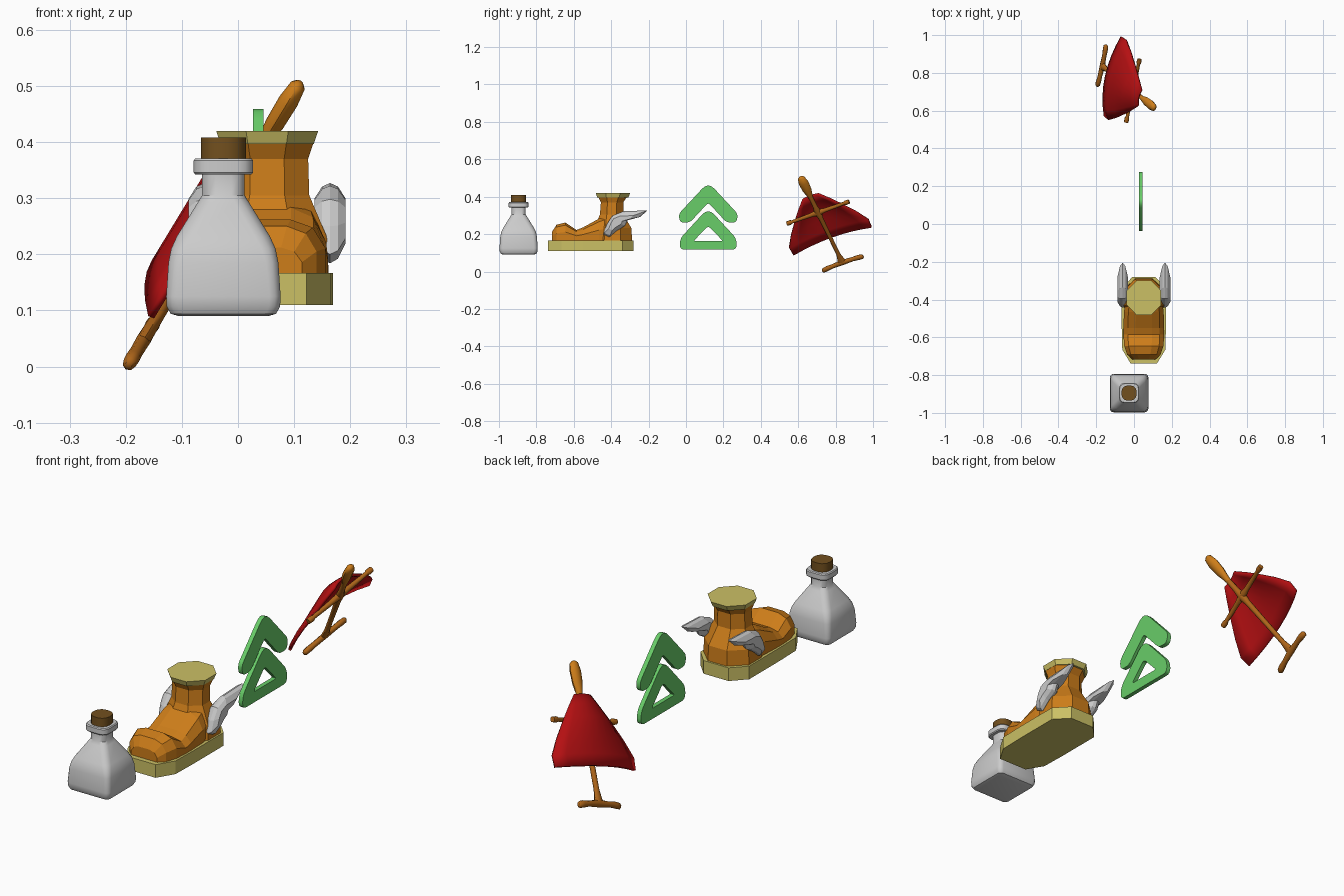
import bpy, bmesh
from math import sin, cos, pi, radians
from mathutils import Vector, Matrix

if "Cube" in bpy.data.objects:
    bpy.data.objects.remove(bpy.data.objects["Cube"])


def material(name, rgb):
    m = bpy.data.materials.new(name)
    m.diffuse_color = (*rgb, 1)
    m.use_nodes = True
    m.node_tree.nodes["Principled BSDF"].inputs["Base Color"].default_value = m.diffuse_color
    return m


ORANGE = material("orange", (0.61, 0.205, 0.01))
YELLOW = material("yellow", (0.6, 0.53, 0.13))
CORK = material("cork", (0.17, 0.08, 0.013))
GREEN = material("green", (0.14, 0.61, 0.14))
RED = material("red", (0.46, 0.005, 0.006))
WOOD = material("wood", (0.42, 0.13, 0.01))


def finish(name, bm, mat=None, smooth=0):
    bmesh.ops.recalc_face_normals(bm, faces=bm.faces)
    me = bpy.data.meshes.new(name)
    bm.to_mesh(me)
    bm.free()
    if smooth:
        me.shade_smooth()
        me.set_sharp_from_angle(angle=radians(smooth))
    if mat:
        me.materials.append(mat)
    ob = bpy.data.objects.new(name, me)
    bpy.context.collection.objects.link(ob)
    return ob


def loft(name, rings, mat=None, smooth=0):
    """Skin closed rings of equal length and cap both ends."""
    bm = bmesh.new()
    loops = [[bm.verts.new(p) for p in r] for r in rings]
    n = len(loops[0])
    for a, b in zip(loops, loops[1:]):
        for i in range(n):
            j = (i + 1) % n
            bm.faces.new((a[i], a[j], b[j], b[i]))
    bm.faces.new(loops[0])
    bm.faces.new(loops[-1])
    return finish(name, bm, mat, smooth)


# ---- bottle: rounded-square rings
def rounded_square(h, r, z, cx=-0.026, cy=-0.895):
    pts = []
    for k in range(4):
        for d in (0, 30, 60, 90):
            a = radians(90 * k + d)
            sx, sy = ((1, 1), (-1, 1), (-1, -1), (1, -1))[k]
            pts.append((cx + sx * (h - r) + r * cos(a), cy + sy * (h - r) + r * sin(a), z))
    return pts


loft("bottle", [rounded_square(*s) for s in (
    (0.080, 0.015, 0.09), (0.094, 0.018, 0.094), (0.101, 0.02, 0.107), (0.102, 0.02, 0.125),
    (0.098, 0.022, 0.185), (0.093, 0.025, 0.21), (0.083, 0.027, 0.232), (0.046, 0.025, 0.292),
    (0.038, 0.024, 0.305), (0.038, 0.024, 0.342))], smooth=35)
loft("bottle_lip", [rounded_square(*s) for s in (
    (0.050, 0.028, 0.342), (0.053, 0.028, 0.346), (0.053, 0.028, 0.367), (0.050, 0.028, 0.371))], smooth=35)
loft("bottle_stopper", [rounded_square(0.04, 0.032, z) for z in (0.36, 0.408)], CORK, 35)

# ---- winged boot
BX = 0.052
side = [(0.07, -0.738), (0.114, -0.665), (0.117, -0.55), (0.117, -0.34), (0.06, -0.28)]
outline = side + [(-x, y) for x, y in reversed(side)]
loft("boot_sole", [[(BX + x, y, z) for x, y in outline] for z in (0.11, 0.167)], YELLOW)


def arch(y, w, top):
    h = top - 0.16
    half = [(w, 0.16), (w, 0.16 + 0.5 * h), (0.78 * w, 0.16 + 0.86 * h), (0.4 * w, top)]
    return [(BX + x, y, z) for x, z in half] + [(BX - x, y, z) for x, z in reversed(half)]


loft("boot_foot", [arch(*s) for s in (
    (-0.717, 0.062, 0.212), (-0.692, 0.088, 0.25), (-0.645, 0.104, 0.262), (-0.585, 0.108, 0.222),
    (-0.55, 0.108, 0.236), (-0.465, 0.105, 0.283), (-0.40, 0.095, 0.31))], ORANGE)


def octagon(rx, front, back, z):
    k = 1 / cos(pi / 8)
    return [(BX + rx * k * cos(pi / 8 + i * pi / 4),
             (front + back) / 2 + (back - front) / 2 * k * sin(pi / 8 + i * pi / 4), z) for i in range(8)]


loft("boot_shaft", [octagon(*s) for s in (
    (0.11, -0.50, -0.288), (0.106, -0.49, -0.292), (0.075, -0.46, -0.335),
    (0.073, -0.455, -0.335), (0.083, -0.47, -0.315)) for s in [s + ({
        0.11: 0.16, 0.106: 0.232, 0.075: 0.305, 0.073: 0.37, 0.083: 0.40}[s[0]],)]], ORANGE)
loft("boot_cuff", [octagon(0.083, -0.475, -0.308, 0.397), octagon(0.091, -0.483, -0.298, 0.42)], YELLOW)

# ---- wings: feathered outline swollen on both faces
feather = [(-0.443, 0.20), (-0.425, 0.25), (-0.395, 0.298), (-0.335, 0.322), (-0.205, 0.327),
           (-0.245, 0.292), (-0.312, 0.274), (-0.325, 0.245), (-0.37, 0.218), (-0.41, 0.184)]


def swollen(s, x):
    cy, cz = -0.375, 0.265
    return [(x, cy + s * (y - cy), cz + s * (z - cz)) for y, z in feather]


for tag, sgn in (("right", 1), ("left", -1)):
    x = BX + sgn * 0.112
    loft("boot_wing_" + tag, [swollen(0.55, x - 0.028), swollen(0.9, x - 0.014), swollen(1, x),
                              swollen(0.9, x + 0.014), swollen(0.55, x + 0.028)])


# ---- green arrows: rounded flat outlines standing in the yz plane
def rounded(points, radii):
    out = []
    for i, r in enumerate(radii):
        p, a, b = (Vector(points[k % len(points)]) for k in (i, i - 1, i + 1))
        start, end = p + (a - p).normalized() * r, p + (b - p).normalized() * r
        for k in range(6):
            t = k / 5
            out.append(start * (1 - t) ** 2 + p * 2 * t * (1 - t) + end * t * t)
    return out


def flat_sign(name, loops):
    cu = bpy.data.curves.new(name, 'CURVE')
    cu.dimensions, cu.fill_mode, cu.extrude = '2D', 'BOTH', 0.0095
    for pts in loops:
        sp = cu.splines.new('POLY')
        sp.points.add(len(pts) - 1)
        for q, p in zip(sp.points, pts):
            q.co = (p.x, p.y, 0, 1)
        sp.use_cyclic_u = True
    tmp = bpy.data.objects.new(name, cu)
    bpy.context.collection.objects.link(tmp)
    me = bpy.data.meshes.new_from_object(tmp.evaluated_get(bpy.context.evaluated_depsgraph_get()))
    bpy.data.objects.remove(tmp)
    me.transform(Matrix(((0, 0, 1, 0.036), (1, 0, 0, 0.119), (0, 1, 0, 0), (0, 0, 0, 1))))
    me.materials.clear()
    me.materials.append(GREEN)
    bpy.context.collection.objects.link(bpy.data.objects.new(name, me))


flat_sign("arrow_upper", [rounded(
    [(0, 0.478), (-0.158, 0.308), (-0.152, 0.262), (-0.098, 0.262), (0, 0.368),
     (0.098, 0.262), (0.152, 0.262), (0.158, 0.308)],
    (0.05, 0.02, 0.022, 0.02, 0.015, 0.02, 0.022, 0.02))])
flat_sign("arrow_lower", [
    rounded([(0, 0.34), (-0.152, 0.175), (-0.152, 0.117), (0.152, 0.117), (0.152, 0.175)],
            (0.05, 0.03, 0.025, 0.025, 0.03)),
    rounded([(0, 0.245), (-0.078, 0.163), (0.078, 0.163)], (0.02, 0.012, 0.012))])

# ---- glider: local frame from crossing point, S down the pole, C along the bar, N outward
O = Vector((-0.006, 0.706, 0.315))
S = Vector((-0.479, 0.384, -0.789)).normalized()
C = Vector((0.207, 0.916, 0.346))
C = (C - S * C.dot(S)).normalized()
N = S.cross(C)


def rod(name, origin, axis, u, v, stations, mat):
    """Round rod; each station is distance, u radius, v radius, sag along u."""
    loft(name, [[origin + axis * d + u * (sag + ru * cos(i * pi / 4)) + v * rv * sin(i * pi / 4)
                 for i in range(8)] for d, ru, rv, sag in stations], mat, 50)


rod("glider_paddle", O, S, C, N, [
    (-0.243, 0.008, 0.006, 0), (-0.235, 0.019, 0.014, 0), (-0.20, 0.027, 0.018, 0),
    (-0.15, 0.024, 0.017, 0), (-0.11, 0.014, 0.013, 0), (-0.08, 0.011, 0.011, 0)], ORANGE)
rod("glider_pole", O, S, C, N, [
    (-0.10, 0.012, 0.012, 0), (-0.04, 0.013, 0.013, 0), (0, 0.021, 0.017, 0), (0.04, 0.013, 0.013, 0),
    (0.18, 0.011, 0.011, 0), (0.28, 0.011, 0.011, 0), (0.315, 0.018, 0.012, 0), (0.335, 0.026, 0.012, 0)], WOOD)


def bar(name, at, half):
    """half lists stations from the middle out, mirrored to both sides."""
    st = [(-d, *r) for d, *r in reversed(half[1:])] + half
    rod(name, O + S * at, C, S, N, st, WOOD)


bar("glider_crossbar", 0, [(0, 0.02, 0.016, 0), (0.04, 0.012, 0.012, 0), (0.15, 0.009, 0.009, 0),
                           (0.16, 0.013, 0.013, 0), (0.18, 0.012, 0.012, 0)])
bar("glider_handle", 0.338, [(0, 0.016, 0.013, 0), (0.06, 0.012, 0.012, 0.002), (0.09, 0.015, 0.013, 0.004),
                             (0.112, 0.014, 0.012, 0.007), (0.119, 0.007, 0.006, 0.007)])

# ---- sail: billowed sheet with thickness
rows = [(-0.1, 0.045), (-0.05, 0.088), (0, 0.128), (0.08, 0.187), (0.15, 0.229), (0.2, 0.226)]
bm = bmesh.new()
grid = []
for s, h in rows:
    depth = 0.045 * min(1, 0.25 + (s + 0.1) / 0.13)
    grid.append([bm.verts.new(O + S * s + C * h * t - N * (0.01 + depth * (1 - t * t)))
                 for t in [k / 4 - 1 for k in range(9)]])
for a, b in zip(grid, grid[1:]):
    for i in range(8):
        bm.faces.new((a[i], a[i + 1], b[i + 1], b[i]))
sail = finish("glider_sail", bm, RED, 40)
mod = sail.modifiers.new("thickness", 'SOLIDIFY')
mod.thickness, mod.offset = 0.012, 0
